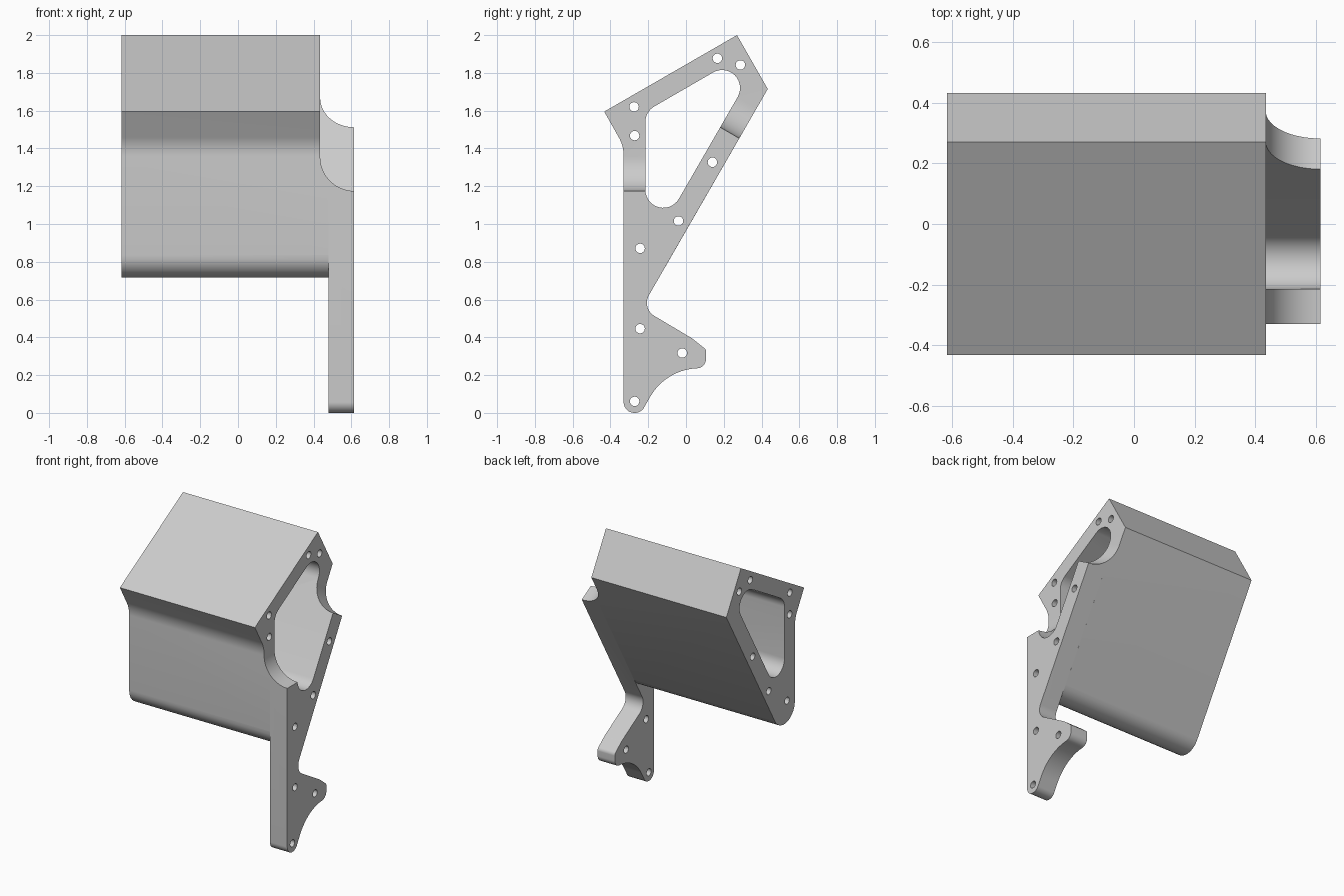
import bpy, bmesh, math
from mathutils import Vector, Matrix

cube = bpy.data.objects.get("Cube")
if cube:
    bpy.data.objects.remove(cube, do_unlink=True)

grey = bpy.data.materials.new("light grey")
grey.use_nodes = True
colour = (0.6, 0.6, 0.6, 1)
grey.diffuse_color = colour
grey.node_tree.nodes["Principled BSDF"].inputs["Base Color"].default_value = colour

LEFT, STEP, PLATE, RIGHT = -0.618, 0.435, 0.48, 0.615


def rounded(corners, steps=14):
    """Outline from (a, b, radius) corners, each replaced by a tangent arc."""
    out = []
    for i, (a, b, r) in enumerate(corners):
        p = Vector((a, b))
        if r == 0:
            out.append(p)
            continue
        u = (Vector(corners[i - 1][:2]) - p).normalized()
        w = (Vector(corners[(i + 1) % len(corners)][:2]) - p).normalized()
        half = u.angle(w) / 2
        centre = p + (u + w).normalized() * r / math.sin(half)
        start = p + u * r / math.tan(half) - centre
        end = p + w * r / math.tan(half) - centre
        turn = math.atan2(start.x * end.y - start.y * end.x, start.dot(end))
        for k in range(steps + 1):
            t = turn * k / steps
            out.append(centre + Matrix.Rotation(t, 2) @ start)
    return out


def prism(bm, points, place, low, high):
    """Extrude a 2D outline between two depths; place maps (a, b, depth) to 3D."""
    rings = [[bm.verts.new(place(p[0], p[1], d)) for p in points] for d in (low, high)]
    bm.faces.new(rings[0])
    bm.faces.new(rings[1][::-1])
    n = len(points)
    for i in range(n):
        j = (i + 1) % n
        bm.faces.new((rings[0][i], rings[1][i], rings[1][j], rings[0][j]))


def make(name, bm, helper=False):
    bmesh.ops.recalc_face_normals(bm, faces=bm.faces)
    mesh = bpy.data.meshes.new(name)
    bm.to_mesh(mesh)
    bm.free()
    mesh.materials.append(grey)
    ob = bpy.data.objects.new(name, mesh)
    bpy.context.collection.objects.link(ob)
    ob.hide_render = helper
    return ob


def boolean(target, tool, operation):
    mod = target.modifiers.new(operation, "BOOLEAN")
    mod.operation, mod.solver, mod.object = operation, "EXACT", tool
    bpy.context.view_layer.objects.active = target
    bpy.ops.object.modifier_apply(modifier=mod.name)
    bpy.data.objects.remove(tool, do_unlink=True)


def side(a, b, d):
    return (d, a, b)


def front(a, b, d):
    return (a, d, b)


def slanted(a, b, d):
    # depth runs across the sloping strut, b runs along it
    s, c = 0.5, math.sqrt(0.75)
    return (a, b * s + d * c, b * c - d * s)


# Long block with a rounded lower tip
head = [(-0.33, 1.413, 0.2), (-0.433, 1.595, 0), (0.27, 2.0, 0), (0.433, 1.715, 0)]
bm = bmesh.new()
prism(bm, rounded(head + [(-0.33, 0.39, 0.119)]), side, LEFT, PLATE)
bracket = make("bracket", bm)

# End plate carrying the leg and foot
foot = [(-0.236, 0.554, 0.08), (0.03, 0.396, 0.1), (0.107, 0.335, 0.03),
        (0.105, 0.238, 0.05), (-0.108, 0.229, 0.3), (-0.238, 0, 0.057),
        (-0.33, 0, 0.057)]
bm = bmesh.new()
prism(bm, rounded(head + foot), side, PLATE, RIGHT)
boolean(bracket, make("end_plate", bm, True), "UNION")

# Rounded triangular opening through the whole length
bm = bmesh.new()
opening = [(-0.215, 0.826, 0.095), (-0.215, 1.595, 0.095), (0.451, 1.98, 0.095)]
prism(bm, rounded(opening), side, -1, 1)
boolean(bracket, make("opening_cutter", bm, True), "DIFFERENCE")

# Scooped step at the plate end: top rail, front post and sloping strut
bm = bmesh.new()
prism(bm, [(-0.6, 1.5), (0.15, 1.5), (0.15, 2.2), (-0.6, 2.2)], side, STEP, 0.8)
boolean(bracket, make("rail_cutter", bm, True), "DIFFERENCE")
for name, place, base, low, high in (("post_cutter", front, 1.175, -0.6, -0.1),
                                     ("strut_cutter", slanted, 1.4, -1.0, -0.3)):
    bm = bmesh.new()
    radius = RIGHT - STEP
    scoop = [(STEP, base + 1), (STEP, base + radius)]
    for k in range(1, 17):
        t = math.pi / 2 * k / 16
        scoop.append((RIGHT - radius * math.cos(t), base + radius * (1 - math.sin(t))))
    scoop += [(0.8, base), (0.8, base + 1)]
    prism(bm, scoop, place, low, high)
    boolean(bracket, make(name, bm, True), "DIFFERENCE")

# Bolt holes
bm = bmesh.new()
for y, z in ((0.166, 1.877), (0.288, 1.842), (-0.275, 1.62), (-0.272, 1.468),
             (0.14, 1.327), (-0.04, 1.016), (-0.243, 0.871), (-0.243, 0.446),
             (-0.02, 0.317), (-0.272, 0.061)):
    ring = [(y + 0.025 * math.cos(math.tau * k / 24), z + 0.025 * math.sin(math.tau * k / 24))
            for k in range(24)]
    prism(bm, ring, side, -1, 1)
boolean(bracket, make("bolt_hole_cutter", bm, True), "DIFFERENCE")

# Smooth curved walls, sharp rims
bpy.ops.object.select_all(action="DESELECT")
bracket.select_set(True)
bpy.context.view_layer.objects.active = bracket
bpy.ops.object.shade_smooth_by_angle(angle=math.radians(28))
